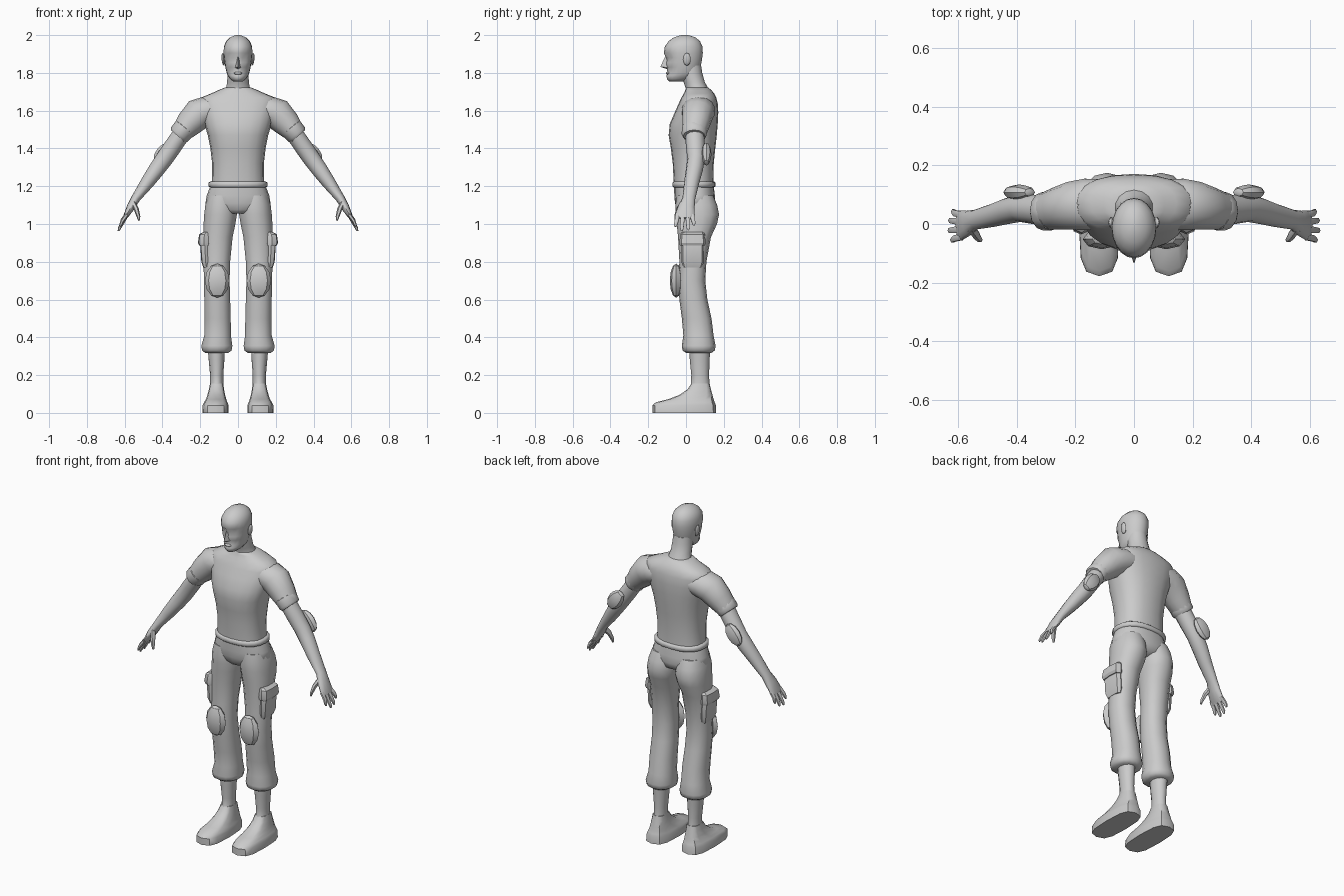
import bpy, bmesh, math
from mathutils import Vector, Matrix

grey = bpy.data.materials.new("plain grey")
grey.diffuse_color = (0.6, 0.6, 0.6, 1)


def finish(name, bm, mirror=False, angle=45):
    """Turn a bmesh into a shaded object, optionally mirrored to the other side."""
    bmesh.ops.recalc_face_normals(bm, faces=bm.faces)
    me = bpy.data.meshes.new(name)
    bm.to_mesh(me)
    bm.free()
    me.materials.append(grey)
    ob = bpy.data.objects.new(name, me)
    bpy.context.collection.objects.link(ob)
    bpy.ops.object.select_all(action='DESELECT')
    ob.select_set(True)
    bpy.context.view_layer.objects.active = ob
    bpy.ops.object.shade_smooth_by_angle(angle=math.radians(angle))
    if mirror:
        m = ob.modifiers.new("mirror", 'MIRROR')
        m.use_mirror_merge = False
    return ob


def skin(rings):
    """Bridge rings of points and cap both ends."""
    bm = bmesh.new()
    vs = [[bm.verts.new(p) for p in r] for r in rings]
    n = len(vs[0])
    for a, b in zip(vs, vs[1:]):
        for i in range(n):
            bm.faces.new((a[i], a[(i + 1) % n], b[(i + 1) % n], b[i]))
    bm.faces.new(vs[0])
    bm.faces.new(vs[-1])
    return bm


def stack(rows, n=16, p=1.0):
    """Level rings from rows of (z, x_min, x_max, y_front, y_back)."""
    def s(v):
        return math.copysign(abs(v) ** p, v) if abs(v) > 1e-6 else 0
    rings = []
    for z, x0, x1, yf, yb in rows:
        ring = []
        for i in range(n):
            a = math.tau * i / n
            ring.append(((x0 + x1) / 2 + (x1 - x0) / 2 * s(math.sin(a)),
                         (yf + yb) / 2 - (yb - yf) / 2 * s(math.cos(a)), z))
        rings.append(ring)
    return skin(rings)


def centred(rows):
    return [(z, -r, r, yf, yb) for z, r, yf, yb in rows]


def tube(pts, n=10):
    """Rings square to a path of (x, y, z, in-plane radius, y radius)."""
    c = [Vector(p[:3]) for p in pts]
    rings = []
    for k, p in enumerate(pts):
        t = (c[min(k + 1, len(c) - 1)] - c[max(k - 1, 0)]).normalized()
        u = t.cross(Vector((0, 1, 0))).normalized()
        v = u.cross(t)
        rings.append([c[k] + u * p[3] * math.cos(math.tau * i / n)
                      + v * p[4] * math.sin(math.tau * i / n) for i in range(n)])
    return skin(rings)


def ellipsoid(centre, size, tilt=0.0, seg=8, rings=6):
    bm = bmesh.new()
    m = (Matrix.Translation(centre) @ Matrix.Rotation(tilt, 4, 'Y')
         @ Matrix.Diagonal((*size, 1)))
    bmesh.ops.create_uvsphere(bm, u_segments=seg, v_segments=rings, radius=1, matrix=m)
    return bm


# Shirt body
finish("shirt", stack(centred([
    (1.18, .143, -.062, .145), (1.24, .138, -.066, .145), (1.32, .137, -.070, .147),
    (1.40, .146, -.080, .155), (1.47, .160, -.092, .163), (1.53, .178, -.086, .168),
    (1.59, .195, -.060, .171), (1.64, .205, -.038, .168), (1.67, .195, -.024, .160),
    (1.69, .145, -.012, .150), (1.708, .105, -.004, .135), (1.722, .07, .000, .118)]),
    20, .85), angle=60)

# Neck and head
finish("neck", stack(centred([
    (1.67, .085, .0, .14), (1.715, .066, .0, .12), (1.75, .059, -.012, .10),
    (1.80, .057, -.03, .086), (1.84, .055, -.03, .08)]), 14), angle=60)
head = stack(centred([
    (1.755, .026, -.088, -.01), (1.768, .042, -.101, .03), (1.785, .054, -.103, .058),
    (1.80, .060, -.098, .066), (1.83, .067, -.104, .076), (1.855, .071, -.106, .082),
    (1.88, .074, -.106, .086), (1.905, .076, -.117, .089), (1.94, .075, -.112, .087),
    (1.968, .063, -.092, .074), (1.988, .042, -.064, .05), (2.0, .012, -.025, .012)]), 20)
for v in head.verts:  # eye sockets and cheek hollows
    if v.co.y < -.05 and .015 < abs(v.co.x) < .055:
        if 1.87 < v.co.z < 1.89:
            v.co.y += .014
        elif 1.79 < v.co.z < 1.84:
            v.co.y += .006
finish("head", head, angle=50)

# Nose wedge
bm = bmesh.new()
pts = [(0, -.106, 1.895), (-.016, -.094, 1.828), (.016, -.094, 1.828),
       (0, -.136, 1.832), (0, -.100, 1.82)]
b, l, r, t, u = [bm.verts.new(p) for p in pts]
for f in ((b, l, t), (b, t, r), (l, u, t), (t, u, r), (b, r, u, l)):
    bm.faces.new(f)
finish("nose", bm)
finish("lips", ellipsoid((0, -.096, 1.798), (.022, .010, .008)))
finish("ear", ellipsoid((.078, .005, 1.872), (.009, .02, .034), .1), True)

# Sleeves, rolled cuffs, arms
finish("sleeve", tube([
    (.11, .07, 1.605, .065, .085), (.16, .067, 1.60, .078, .09),
    (.21, .062, 1.582, .084, .084), (.26, .052, 1.53, .072, .074),
    (.305, .044, 1.48, .054, .063)], 14), True, 60)
finish("sleeve_cuff", tube([
    (.277, .046, 1.513, .053, .062), (.283, .046, 1.506, .060, .068),
    (.311, .043, 1.473, .058, .066), (.318, .043, 1.465, .050, .058)], 12), True, 40)
finish("arm", tube([
    (.29, .045, 1.49, .046, .052), (.345, .05, 1.41, .047, .05),
    (.39, .053, 1.345, .046, .046), (.43, .045, 1.29, .043, .045),
    (.48, .03, 1.22, .036, .040), (.542, .015, 1.135, .024, .034),
    (.567, .002, 1.09, .022, .044), (.592, -.005, 1.045, .014, .052),
    (.600, -.006, 1.03, .010, .048)], 12), True, 60)
finish("elbow_pad", ellipsoid((.392, .108, 1.37), (.045, .027, .068),
                              math.radians(-38)), True, 30)

# Fingers and thumb
for name, y0, y1, z1 in (("index_finger", -.044, -.055, .985), ("middle_finger", -.018, -.022, .963),
                         ("ring_finger", .008, .012, .968), ("little_finger", .032, .042, .992)):
    x1 = .633 - (z1 - .963) * .4
    finish(name, tube([
        (.588, y0, 1.05, .011, .013), (.612, (y0 + y1) / 2, (1.05 + z1) / 2, .010, .012),
        (x1 - .004, y1, z1 + .012, .008, .010), (x1, y1, z1, .004, .005)], 6), True, 60)
finish("thumb", tube([
    (.556, -.012, 1.115, .014, .018), (.537, -.040, 1.075, .013, .015),
    (.527, -.053, 1.04, .010, .011), (.523, -.056, 1.018, .005, .006)], 6), True, 60)

# Belt
finish("belt", stack(centred([
    (1.193, .146, -.064, .147), (1.199, .155, -.072, .156),
    (1.219, .155, -.072, .156), (1.226, .146, -.064, .147)]), 20, .85), angle=60)

# Trousers
finish("trouser_hips", stack(centred([
    (1.055, .07, -.03, .10), (1.075, .13, -.048, .145), (1.11, .172, -.058, .155),
    (1.15, .166, -.062, .153), (1.20, .147, -.063, .147)]), 20, .88), angle=60)
finish("trouser_leg", stack([
    (1.15, .01, .160, -.050, .145), (1.10, .004, .175, -.056, .165),
    (1.05, .004, .181, -.054, .175), (1.00, .012, .184, -.049, .164),
    (.93, .027, .185, -.042, .132), (.80, .040, .184, -.035, .108),
    (.70, .043, .182, -.042, .102), (.60, .040, .180, -.035, .113),
    (.50, .037, .180, -.022, .135), (.41, .036, .180, -.014, .146),
    (.355, .028, .196, -.022, .157), (.33, .032, .192, -.018, .152),
    (.318, .05, .175, .0, .135)], 14, .9), True, 50)
finish("knee_pad", ellipsoid((.11, -.052, .70), (.065, .034, .09)), True, 30)

# Thigh pocket with sloping flap
finish("pocket", stack([
    (.77, .15, .184, -.015, .085), (.80, .15, .194, -.025, .095),
    (.90, .15, .201, -.025, .095), (.92, .15, .195, -.025, .095)], 8, .5), True, 30)
finish("pocket_flap", stack([
    (.885, .15, .205, -.032, .10), (.90, .15, .212, -.036, .104),
    (.945, .15, .206, -.030, .10), (.957, .15, .185, -.022, .094)], 8, .5), True, 30)

# Boots
finish("boot_shaft", stack([
    (.34, .070, .160, .018, .128), (.28, .072, .155, .020, .125),
    (.20, .078, .148, .028, .122), (.14, .078, .148, .025, .125),
    (.10, .073, .155, .0, .135)], 12), True, 60)
finish("boot_foot", stack([
    (0, .049, .188, -.178, .160), (.04, .050, .187, -.178, .158),
    (.056, .056, .180, -.160, .152), (.072, .062, .170, -.095, .146),
    (.095, .068, .162, -.035, .140), (.125, .074, .154, .008, .132),
    (.155, .078, .148, .028, .125)], 12, .65), True, 45)
